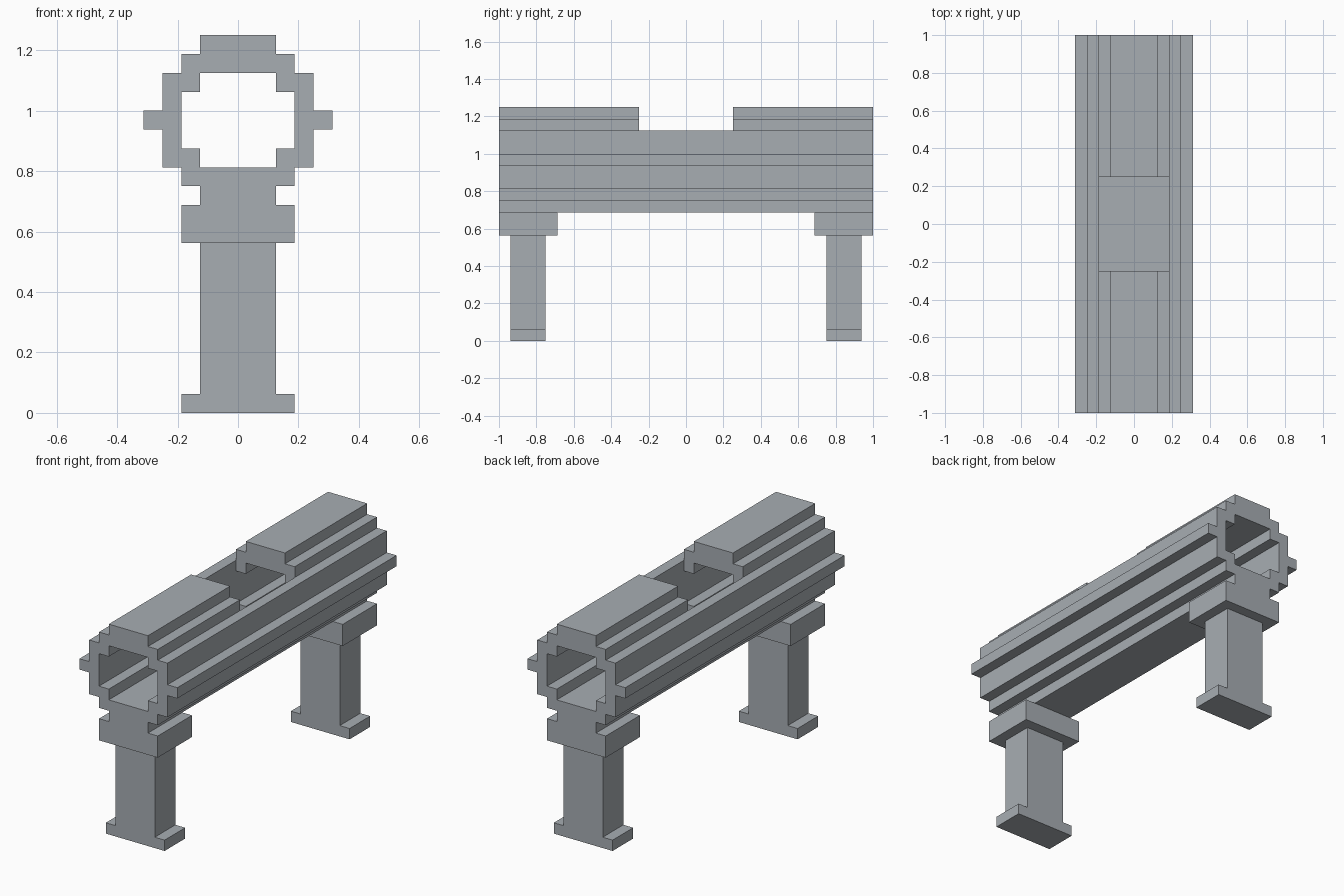
import bpy
import bmesh

cube = bpy.data.objects.get("Cube")
if cube:
    bpy.data.objects.remove(cube, do_unlink=True)

U = 0.0625  # building grid: all sizes are whole multiples of this

COLOR = (0.39, 0.42, 0.45, 1.0)
grey = bpy.data.materials.new("stone grey")
grey.use_nodes = True
grey.diffuse_color = COLOR
bsdf = next(n for n in grey.node_tree.nodes if n.type == 'BSDF_PRINCIPLED')
bsdf.inputs["Base Color"].default_value = COLOR
bsdf.inputs["Roughness"].default_value = 0.8


def extrude(name, outline, y0, y1):
    """Extrude an (x, z) outline from y0 to y1, in grid units."""
    bm = bmesh.new()
    face = bm.faces.new([bm.verts.new((x * U, y0 * U, z * U)) for x, z in outline])
    geom = bmesh.ops.extrude_face_region(bm, geom=[face])["geom"]
    verts = [g for g in geom if isinstance(g, bmesh.types.BMVert)]
    bmesh.ops.translate(bm, verts=verts, vec=(0, (y1 - y0) * U, 0))
    bmesh.ops.recalc_face_normals(bm, faces=bm.faces[:])
    mesh = bpy.data.meshes.new(name)
    bm.to_mesh(mesh)
    bm.free()
    mesh.materials.append(grey)
    obj = bpy.data.objects.new(name, mesh)
    bpy.context.collection.objects.link(obj)
    return obj


def mirrored(half):
    """Close a right-hand half outline with its mirror image."""
    return half + [(-x, z) for x, z in reversed(half)]


def rect(x0, x1, z0, z1):
    return [(x0, z0), (x1, z0), (x1, z1), (x0, z1)]


# Open trough: keel, stepped belly, side walls with a fin on each side
extrude("trough", mirrored([(2, 11), (2, 12), (3, 12), (3, 13), (4, 13), (4, 15),
                            (5, 15), (5, 16), (4, 16), (4, 18), (3, 18), (3, 13)]),
        -16, 16)

# Stepped roof outline, including its hanging inner corners
roof = mirrored([(2, 20), (2, 19), (3, 19), (3, 17), (2, 17), (2, 18)])
leg = mirrored([(3, 0), (3, 1), (2, 1), (2, 9)])

for end, s in (("front", -1), ("back", 1)):
    # Roof and inner floor ledges stop short of the middle opening
    extrude(end + "_roof", roof, s * 4, s * 16)
    for side, m in (("left", 1), ("right", -1)):
        extrude(f"{end}_{side}_ledge", rect(2 * m, 3 * m, 13, 14), s * 4, s * 16)
    # Support block and footed leg
    extrude(end + "_support_block", rect(-3, 3, 9, 11), s * 11, s * 16)
    extrude(end + "_leg", leg, s * 12, s * 15)
